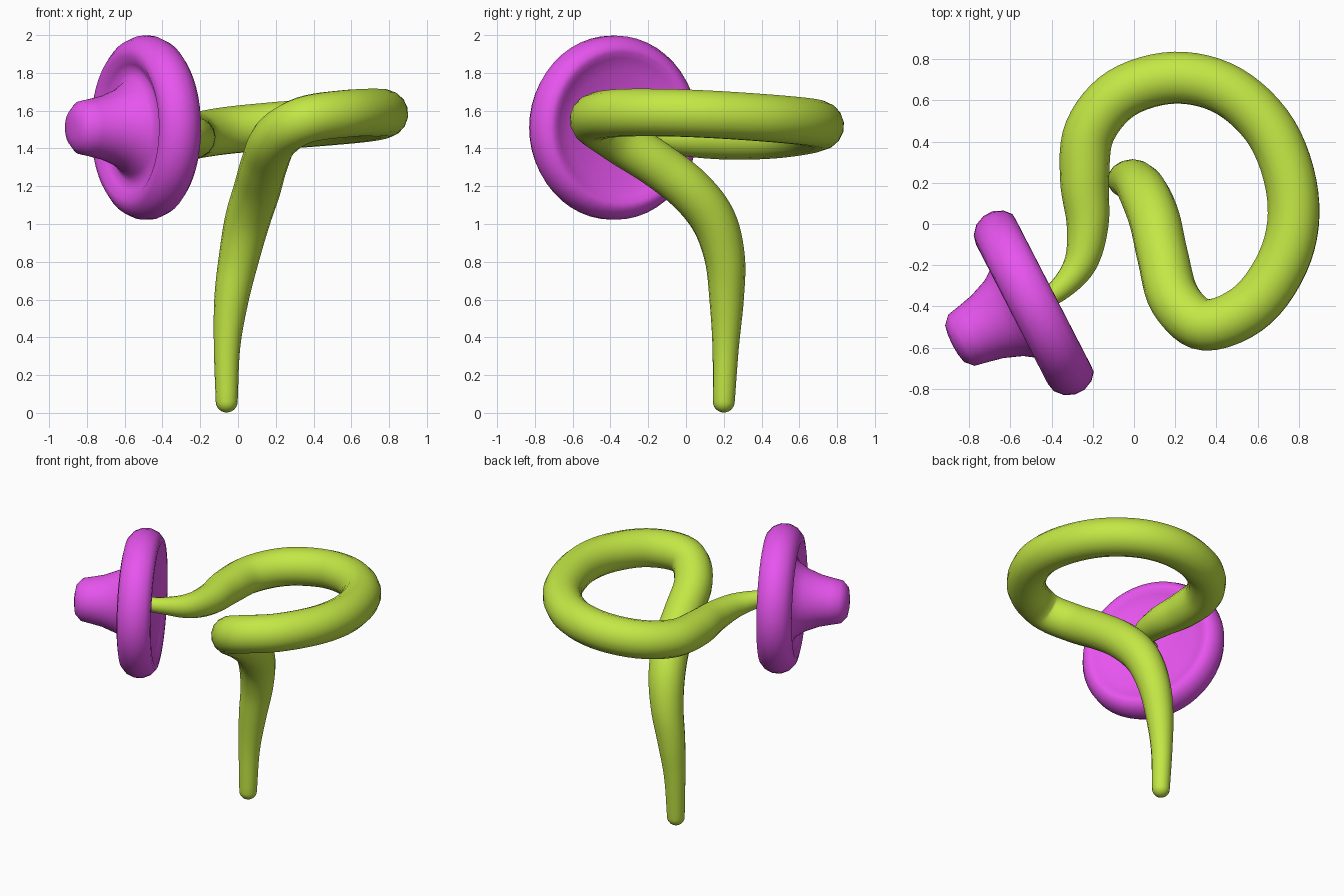
import bpy
from math import cos, sin, pi
from mathutils import Vector, Matrix

if "Cube" in bpy.data.objects:
    bpy.data.objects.remove(bpy.data.objects["Cube"])


def material(name, color):
    m = bpy.data.materials.new(name)
    m.diffuse_color = color
    m.use_nodes = True
    m.node_tree.nodes["Principled BSDF"].inputs["Base Color"].default_value = m.diffuse_color
    return m


green = material("lime", (0.55, 0.80, 0.06, 1))
pink = material("magenta", (0.80, 0.09, 0.86, 1))


def catmull(points, steps):
    """Smooth path through (x, y, z, radius) points."""
    p = [Vector(q) for q in points]
    p = [2 * p[0] - p[1]] + p + [2 * p[-1] - p[-2]]
    out = []
    for i in range(1, len(p) - 2):
        a, b, c, d = p[i - 1:i + 3]
        for s in range(steps):
            t = s / steps
            out.append(0.5 * (2 * b + (c - a) * t + (2 * a - 5 * b + 4 * c - d) * t ** 2
                              + (3 * b - a - 3 * c + d) * t ** 3))
    return out + [p[-2]]


# Looping stem: x, y, z, radius
stem_path = [
    (-0.06, 0.20, 0.06, 0.058), (-0.058, 0.21, 0.35, 0.07), (-0.035, 0.215, 0.60, 0.091),
    (0.005, 0.205, 0.82, 0.107), (0.05, 0.145, 1.02, 0.12), (0.10, 0.02, 1.18, 0.124),
    (0.14, -0.16, 1.32, 0.124), (0.20, -0.37, 1.455, 0.126), (0.35, -0.49, 1.55, 0.126),
    (0.58, -0.39, 1.585, 0.127), (0.74, -0.14, 1.59, 0.127), (0.77, 0.14, 1.58, 0.127),
    (0.67, 0.44, 1.56, 0.127), (0.46, 0.645, 1.54, 0.127), (0.20, 0.71, 1.52, 0.127),
    (-0.06, 0.635, 1.495, 0.126), (-0.215, 0.45, 1.47, 0.124), (-0.24, 0.22, 1.46, 0.119),
    (-0.225, 0.0, 1.46, 0.102), (-0.26, -0.19, 1.475, 0.08), (-0.37, -0.325, 1.50, 0.055),
    (-0.49, -0.385, 1.51, 0.045)]
samples = catmull(stem_path, 6)
tip = [Vector((-0.06, 0.20, 0.06 - 0.058 * cos(a), max(0.001, 0.058 * sin(a))))
       for a in [k * pi / 12 for k in range(6)]]
samples = tip + samples

curve = bpy.data.curves.new("stem", 'CURVE')
curve.dimensions = '3D'
curve.bevel_depth = 1.0
curve.bevel_resolution = 6
curve.use_fill_caps = True
spline = curve.splines.new('POLY')
spline.points.add(len(samples) - 1)
for pt, s in zip(spline.points, samples):
    pt.co = (s[0], s[1], s[2], 1)
    pt.radius = s[3]
stem = bpy.data.objects.new("stem", curve)
bpy.context.collection.objects.link(stem)
bpy.context.view_layer.objects.active = stem
stem.select_set(True)
bpy.ops.object.convert(target='MESH')
stem = bpy.context.object
stem.data.materials.append(green)
bpy.ops.object.shade_smooth()

# Flower head: lathe profile (radius, height along axis), stub side to dish side
profile = [(0.05, 0.438), (0.10, 0.428), (0.14, 0.39), (0.152, 0.33), (0.17, 0.25),
           (0.205, 0.16), (0.25, 0.095), (0.295, 0.07), (0.335, 0.088), (0.38, 0.115),
           (0.425, 0.105), (0.465, 0.07), (0.487, 0.02), (0.487, -0.03), (0.465, -0.08),
           (0.43, -0.11), (0.40, -0.112), (0.37, -0.092), (0.30, -0.068), (0.15, -0.045)]
n = 48
verts = [(r * cos(2 * pi * k / n), r * sin(2 * pi * k / n), h) for r, h in profile for k in range(n)]
faces = [(i * n + k, (i + 1) * n + k, (i + 1) * n + (k + 1) % n, i * n + (k + 1) % n)
         for i in range(len(profile) - 1) for k in range(n)]
top, base = len(verts), len(verts) + 1
verts += [(0, 0, 0.44), (0, 0, -0.04)]
last = (len(profile) - 1) * n
for k in range(n):
    faces.append((top, k, (k + 1) % n))
    faces.append((base, last + (k + 1) % n, last + k))
mesh = bpy.data.meshes.new("flower_head")
mesh.from_pydata(verts, [], faces)
mesh.polygons.foreach_set("use_smooth", [True] * len(faces))
mesh.materials.append(pink)
head = bpy.data.objects.new("flower_head", mesh)
bpy.context.collection.objects.link(head)
axis = Vector((-0.889, -0.458, 0))
head.matrix_world = Matrix.Translation((-0.49, -0.385, 1.51)) @ axis.to_track_quat('Z', 'Y').to_matrix().to_4x4()
